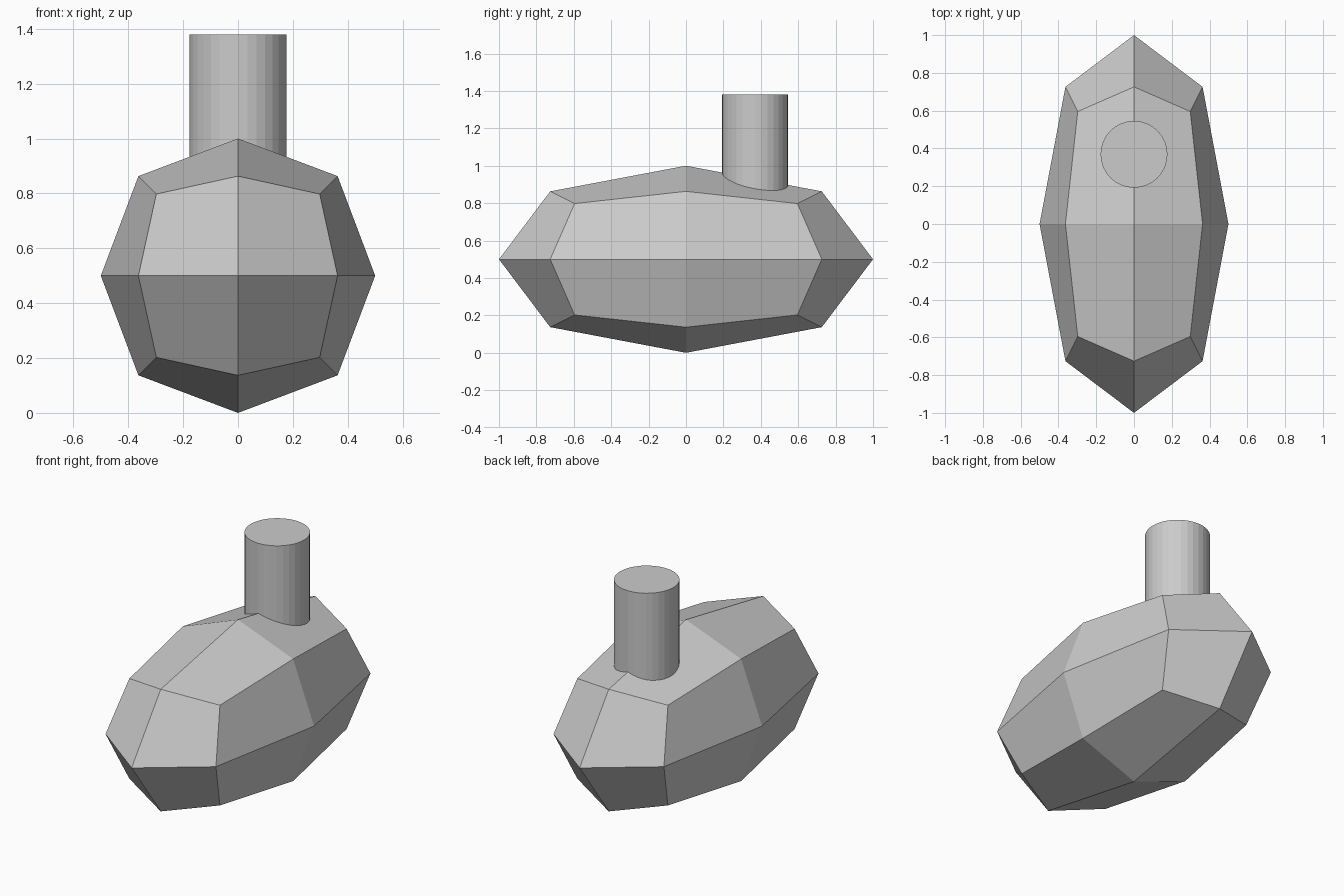
import bpy

if "Cube" in bpy.data.objects:
    bpy.data.objects.remove(bpy.data.objects["Cube"])

# Faceted body: stretched cube rounded by one subdivision level
bpy.ops.mesh.primitive_cube_add(size=2, location=(0, 0, 0.5))
body = bpy.context.object
body.name = "body"
body.scale = (0.5956, 1.1911, 0.5956)
bpy.ops.object.transform_apply(location=False, rotation=False, scale=True)
rounding = body.modifiers.new("rounding", 'SUBSURF')
rounding.levels = rounding.render_levels = 1
rounding.use_limit_surface = True
bpy.ops.object.modifier_apply(modifier=rounding.name)
bpy.ops.object.shade_flat()

# Upright neck, sunk into the rear of the body
bottom, top = 0.7, 1.38
bpy.ops.mesh.primitive_cylinder_add(vertices=32, radius=0.177, depth=top - bottom,
                                    location=(0, 0.369, (top + bottom) / 2))
neck = bpy.context.object
neck.name = "neck"
bpy.ops.object.shade_flat()
